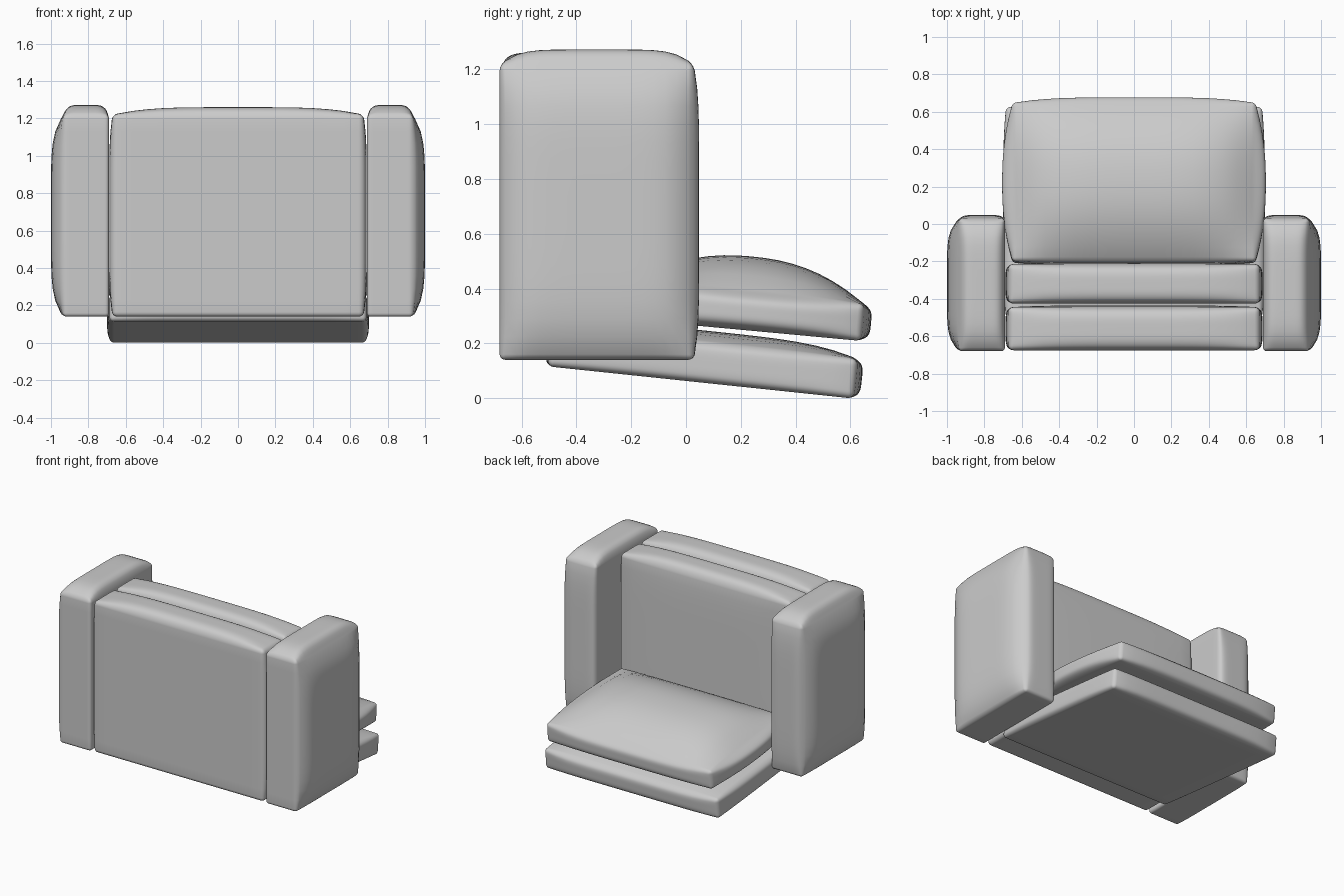
import bpy, bmesh, math
from mathutils import Vector

if "Cube" in bpy.data.objects:
    bpy.data.objects.remove(bpy.data.objects["Cube"])


def cushion(name, lo, hi, r, crowns, power=(6, 6, 6), tilt=0.0):
    """Rounded box whose chosen sides swell outward.
    crowns maps (axis, sign) to bulge height; power is the bulge squareness per axis."""
    lo, hi = Vector(lo), Vector(hi)
    half, centre = (hi - lo) / 2, (hi + lo) / 2
    bm = bmesh.new()
    bmesh.ops.create_cube(bm, size=2)
    cuts, edge = 21, 3
    bmesh.ops.subdivide_edges(bm, edges=bm.edges[:], cuts=cuts, use_grid_fill=True)
    n = cuts + 1

    def sample(t, h):
        # three sample rows inside each rounded edge, the rest spread evenly
        i = round((t + 1) / 2 * n)
        if i <= edge:
            return -h + r * i / edge
        if i >= n - edge:
            return h - r * (n - i) / edge
        return (h - r) * (2 * (i - edge) / (n - 2 * edge) - 1)

    for v in bm.verts:
        p = Vector([sample(v.co[a], half[a]) for a in range(3)])
        inner = Vector([max(-(half[a] - r), min(half[a] - r, p[a])) for a in range(3)])
        p = inner + (p - inner).normalized() * r
        u = [p[a] / half[a] for a in range(3)]
        q = p.copy()
        for (axis, sign), height in crowns.items():
            if u[axis] * sign > 0:
                w = height
                for b in range(3):
                    if b != axis:
                        w *= max(0, 1 - abs(u[b]) ** power[b])
                q[axis] += sign * w
        v.co = q
    bmesh.ops.recalc_face_normals(bm, faces=bm.faces[:])
    mesh = bpy.data.meshes.new(name)
    bm.to_mesh(mesh)
    bm.free()
    ob = bpy.data.objects.new(name, mesh)
    bpy.context.collection.objects.link(ob)
    ob.location = centre
    ob.rotation_euler.x = math.radians(tilt)
    for f in mesh.polygons:
        f.use_smooth = True
    bpy.ops.object.select_all(action='DESELECT')
    ob.select_set(True)
    bpy.context.view_layer.objects.active = ob
    bpy.ops.object.shade_smooth_by_angle(angle=math.radians(35))
    return ob


# Armrests: flat inside, swollen outside and on top
for side, label in ((-1, "left"), (1, "right")):
    xs = sorted((side * 0.69, side * 0.935))
    cushion(label + "_armrest", (xs[0], -0.68, 0.14), (xs[1], 0.028, 1.215), 0.02,
            {(0, side): 0.065, (2, 1): 0.057, (1, 1): 0.02})

# Back frame and the back cushion in front of it
for name, y0, y1 in (("back_frame", -0.675, -0.445), ("back_cushion", -0.425, -0.215)):
    cushion(name, (-0.67, y0, 0.14), (0.67, y1, 1.22), 0.025,
            {(0, 1): 0.018, (0, -1): 0.018, (2, 1): 0.04, (1, 1): 0.01},
            power=(4, 4, 6))

# Tilted seat base
cushion("seat_base", (-0.685, -0.5, 0.057), (0.685, 0.62, 0.202), 0.022,
        {(0, 1): 0.015, (0, -1): 0.015, (1, 1): 0.025, (1, -1): 0.01, (2, 1): 0.045},
        power=(6, 4, 4), tilt=-6)

# Domed seat cushion
cushion("seat_cushion", (-0.65, -0.205, 0.248), (0.65, 0.645, 0.383), 0.02,
        {(0, 1): 0.055, (0, -1): 0.055, (1, 1): 0.032, (1, -1): 0.01, (2, 1): 0.135},
        power=(4, 2.3, 4), tilt=-5.3)
